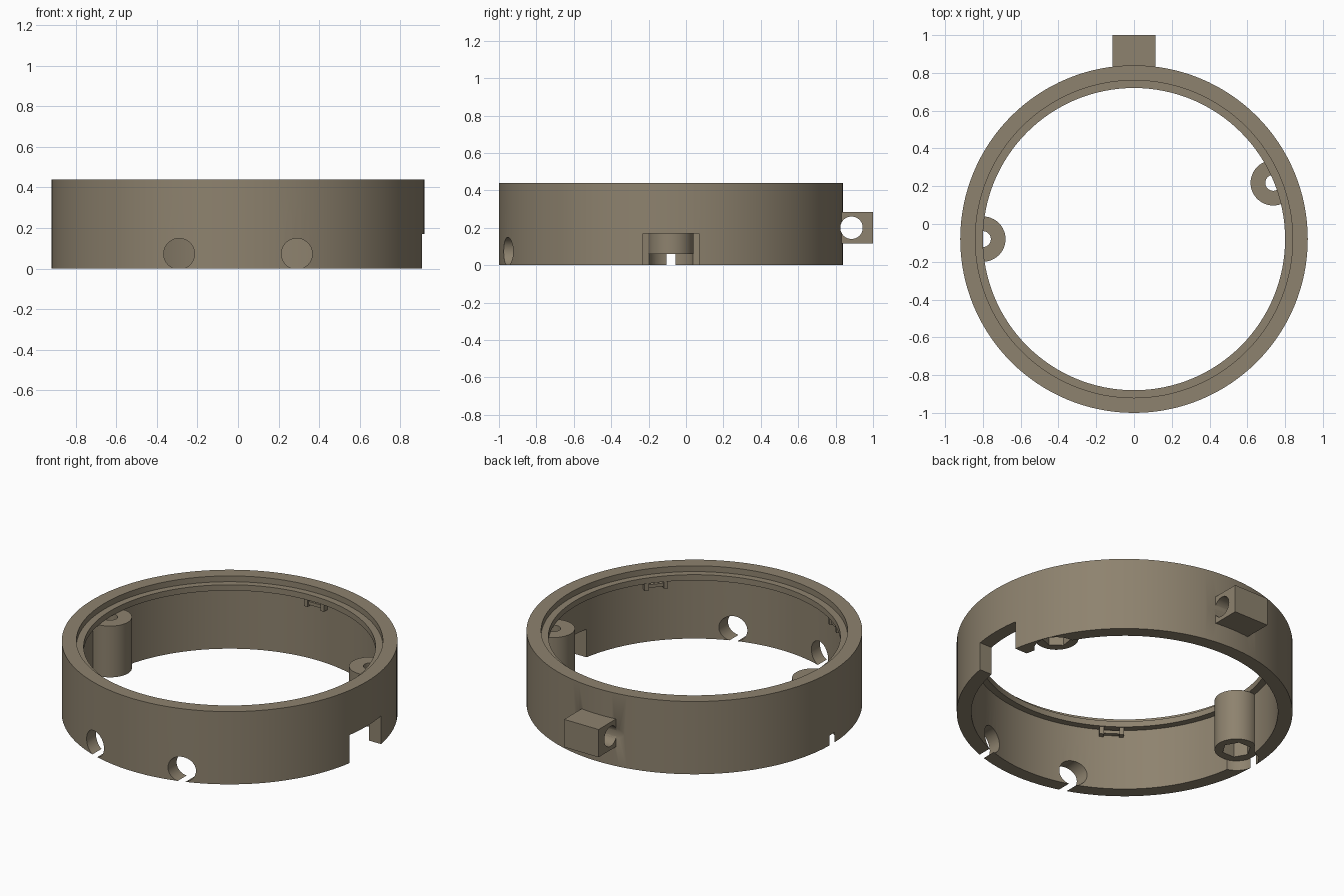
import bpy, bmesh, math
from mathutils import Matrix, Vector

old = bpy.data.objects.get("Cube")
if old:
    bpy.data.objects.remove(old, do_unlink=True)

CY = -0.08      # ring centre in y
R = 0.92        # outer radius
H = 0.44        # ring height
LIP = 0.37      # underside of the inner lip

mat = bpy.data.materials.new("olive_brown_plastic")
mat.use_nodes = True
colour = (0.27, 0.225, 0.157, 1)
mat.diffuse_color = colour
bsdf = next(n for n in mat.node_tree.nodes if n.type == 'BSDF_PRINCIPLED')
bsdf.inputs["Base Color"].default_value = colour


def make(name, bm):
    bmesh.ops.recalc_face_normals(bm, faces=bm.faces)
    mesh = bpy.data.meshes.new(name)
    bm.to_mesh(mesh)
    bm.free()
    mesh.materials.append(mat)
    ob = bpy.data.objects.new(name, mesh)
    bpy.context.collection.objects.link(ob)
    return ob


def box(name, lo, hi, angle=0):
    """Box between two corners, turned about the ring axis."""
    lo, hi = Vector(lo), Vector(hi)
    bm = bmesh.new()
    bmesh.ops.create_cube(bm, size=1)
    bmesh.ops.scale(bm, vec=hi - lo, verts=bm.verts)
    bmesh.ops.translate(bm, vec=(lo + hi) / 2, verts=bm.verts)
    bmesh.ops.rotate(bm, cent=(0, CY, 0), matrix=Matrix.Rotation(angle, 3, 'Z'), verts=bm.verts)
    return make(name, bm)


def cylinder(name, centre, radius, length, axis='Z', sides=48, spin=0):
    bm = bmesh.new()
    bmesh.ops.create_cone(bm, cap_ends=True, segments=sides, radius1=radius, radius2=radius, depth=length)
    turn = {'Z': Matrix.Rotation(spin, 4, 'Z'),
            'X': Matrix.Rotation(math.pi / 2, 4, 'Y'),
            'Y': Matrix.Rotation(math.pi / 2, 4, 'X')}[axis]
    bmesh.ops.transform(bm, matrix=Matrix.Translation(centre) @ turn, verts=bm.verts)
    return make(name, bm)


def upright(name, xy, radius, z0, z1, **kw):
    return cylinder(name, (xy[0], xy[1], (z0 + z1) / 2), radius, z1 - z0, **kw)


def boolean(ob, cutter, operation='DIFFERENCE'):
    mod = ob.modifiers.new("cut", 'BOOLEAN')
    mod.operation = operation
    mod.solver = 'EXACT'
    mod.object = cutter
    bpy.context.view_layer.objects.active = ob
    bpy.ops.object.modifier_apply(modifier=mod.name)


def revolve(name, profile, sides=128):
    bm = bmesh.new()
    rings = []
    for i in range(sides):
        a = 2 * math.pi * i / sides
        rings.append([bm.verts.new((r * math.cos(a), CY + r * math.sin(a), z)) for r, z in profile])
    n = len(profile)
    for i in range(sides):
        p, q = rings[i], rings[(i + 1) % sides]
        for j in range(n):
            k = (j + 1) % n
            bm.faces.new((p[j], q[j], q[k], p[k]))
    return make(name, bm)


# Ring wall with a rebated lip near the top
ring = revolve("ring", [(R, 0), (R, H), (0.84, H), (0.84, 0.405),
                        (0.80, 0.405), (0.80, LIP), (0.84, LIP), (0.84, 0)])
parts, cutters = [ring], []

# Screw bosses with through holes, hex nut pockets and reliefs in the wall below
limit = upright("boss_limit", (0, CY), 0.88, -0.1, 0.6, sides=128)
cutters.append(limit)
for side, angle, dist in (("right", math.pi, 0.80), ("left", math.radians(22), 0.795)):
    xy = (dist * math.cos(angle), CY + dist * math.sin(angle))
    boss = upright("screw_boss_" + side, xy, 0.12, 0.06, LIP)
    boolean(boss, limit, 'INTERSECT')
    relief = upright("relief_cutter", xy, 0.122, -0.1, 0.06)
    pocket = upright("nut_cutter", xy, 0.08, -0.1, 0.15, sides=6, spin=angle + math.pi / 6)
    hole = upright("screw_cutter", xy, 0.042, -0.1, LIP + 0.001)
    boolean(ring, relief)
    for target in (ring, boss):
        boolean(target, pocket)
    boolean(boss, hole)
    parts.append(boss)
    cutters += [relief, pocket, hole]

# Cable notch in the left wall and two round front holes
notch = box("notch_cutter", (0.70, CY - 0.15, -0.1), (1.1, CY + 0.15, 0.17))
boolean(ring, notch)
cutters.append(notch)
for s in (-1, 1):
    port = cylinder("port_cutter", (s * 0.29, -0.9, 0.073), 0.076, 0.4, axis='Y')
    boolean(ring, port)
    cutters.append(port)

# Hinge block on the back with its cross hole
block = box("hinge_block", (-0.115, 0.79, 0.117), (0.115, 1.0, 0.285))
pin = cylinder("pin_cutter", (0, 0.885, 0.2), 0.06, 0.8, axis='X')
for target in (ring, block):
    boolean(target, pin)
parts.append(block)
cutters.append(pin)

# Small catches under the lip: two posts joined by a thin bar
for i, deg in enumerate((90, 235, 320)):
    a = math.radians(deg)
    for s in (-1, 1):
        y = CY + s * 0.055
        parts.append(box(f"catch_post_{i}_{'a' if s < 0 else 'b'}",
                         (0.805, y - 0.012, 0.325), (0.85, y + 0.012, LIP + 0.005), a))
    parts.append(box(f"catch_bar_{i}", (0.815, CY - 0.05, 0.335), (0.85, CY + 0.05, 0.355), a))

for c in cutters:
    bpy.data.objects.remove(c, do_unlink=True)

# Smooth curved walls, keep edges crisp
bpy.ops.object.select_all(action='DESELECT')
for ob in parts:
    ob.select_set(True)
bpy.context.view_layer.objects.active = ring
bpy.ops.object.shade_smooth_by_angle(angle=math.radians(30))
